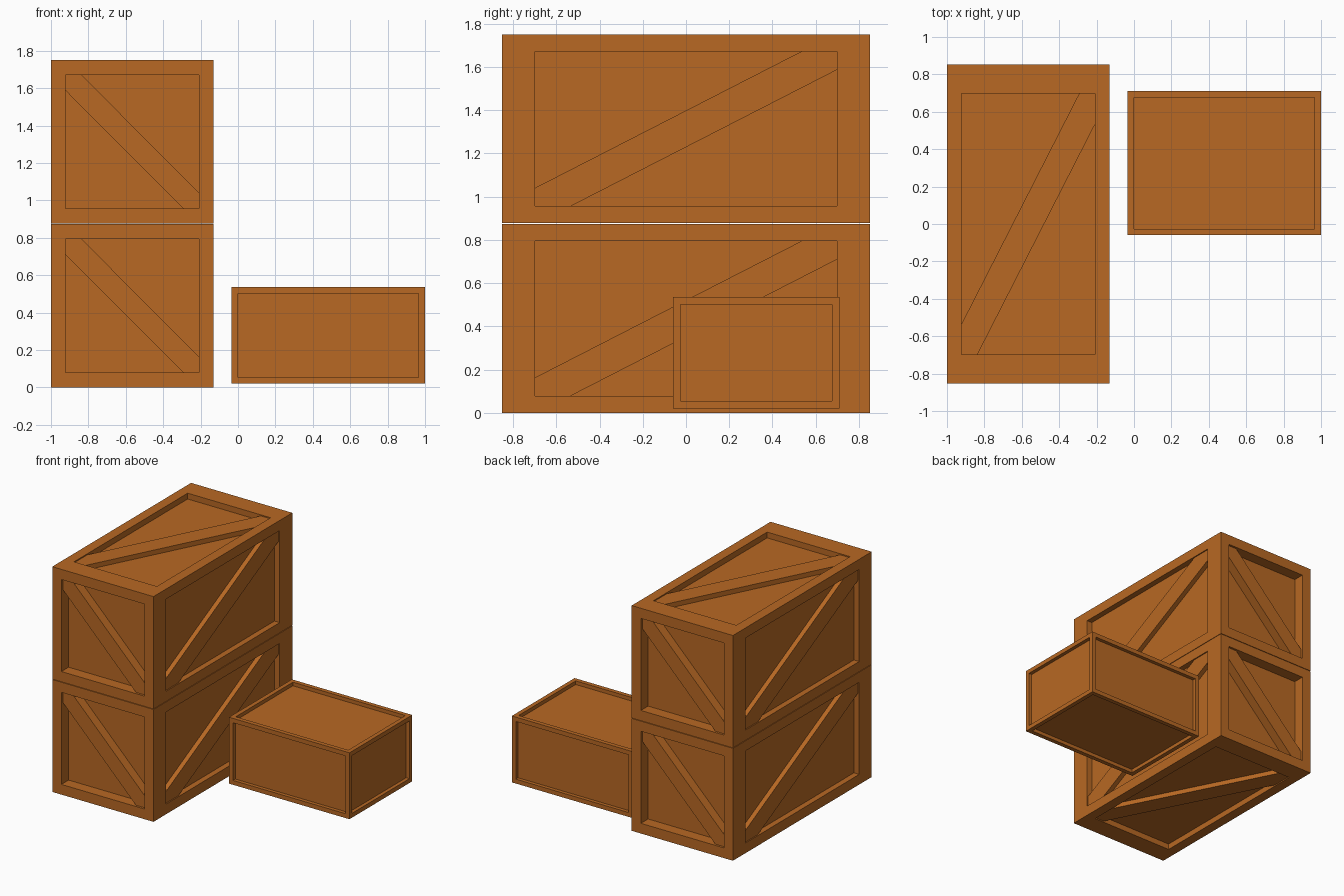
import bpy, bmesh
from mathutils import Vector

if "Cube" in bpy.data.objects:
    bpy.data.objects.remove(bpy.data.objects["Cube"])

wood = bpy.data.materials.new("warm_brown_wood")
wood.diffuse_color = (0.48, 0.14, 0.017, 1)
wood.use_nodes = True
wood.node_tree.nodes["Principled BSDF"].inputs["Base Color"].default_value = wood.diffuse_color


def add_object(name, bm, centre):
    bmesh.ops.recalc_face_normals(bm, faces=bm.faces[:])
    mesh = bpy.data.meshes.new(name)
    bm.to_mesh(mesh)
    bm.free()
    mesh.materials.append(wood)
    ob = bpy.data.objects.new(name, mesh)
    ob.location = centre
    bpy.context.collection.objects.link(ob)


def crate_box(name, centre, size, border, depth, unit_inset=False):
    """Box with a sunken panel on all six faces; unit_inset makes borders follow the scale."""
    bm = bmesh.new()
    bmesh.ops.create_cube(bm, size=1)
    if not unit_inset:
        bmesh.ops.scale(bm, vec=size, verts=bm.verts[:])
    panels = bm.faces[:]
    bmesh.ops.inset_individual(bm, faces=panels, thickness=border,
                               depth=0, use_even_offset=True)
    for face in panels:
        face.normal_update()
    # Extrude each panel inwards so the recess walls are straight
    for face in panels:
        inward = face.normal.copy() * -depth
        new = bmesh.ops.extrude_discrete_faces(bm, faces=[face])["faces"][0]
        bmesh.ops.translate(bm, vec=inward, verts=new.verts[:])
    if unit_inset:
        bmesh.ops.scale(bm, vec=size, verts=bm.verts[:])
    add_object(name, bm, centre)


# Normal, u and v for each crate face; the brace runs along u + v
X, Y, Z = Vector((1, 0, 0)), Vector((0, 1, 0)), Vector((0, 0, 1))
SIDES = [(Z, X, Y), (-Z, -X, Y), (X, Y, Z), (-X, -Y, Z), (-Y, -X, Z), (Y, X, Z)]


def crate_braces(name, centre, size, border, depth):
    """Diagonal planks from corner to corner, just below the frame surface."""
    a, c = 0.5 - border, 0.097
    outline = [(-a, -a), (c - a, -a), (a, a - c), (a, a), (a - c, a), (-a, c - a)]
    bm = bmesh.new()
    for n, u, v in SIDES:
        low = [bm.verts.new(u * p + v * q + n * (0.5 - depth)) for p, q in outline]
        high = [bm.verts.new(u * p + v * q + n * 0.49) for p, q in outline]
        bm.faces.new(high)
        bm.faces.new(low[::-1])
        for i in range(6):
            j = (i + 1) % 6
            bm.faces.new((low[i], low[j], high[j], high[i]))
    bmesh.ops.scale(bm, vec=size, verts=bm.verts[:])
    add_object(name, bm, centre)


# Two stacked large crates
BIG = (0.87, 1.704, 0.873)
for label, z in (("lower", 0.4365), ("upper", 1.3135)):
    crate_box(label + "_crate_frame", (-0.565, 0, z), BIG, 0.0905, 0.052, True)
    crate_braces(label + "_crate_braces", (-0.565, 0, z), BIG, 0.0905, 0.052)

# Small box beside them
crate_box("small_box", (0.4825, 0.325, 0.278), (1.035, 0.77, 0.516), 0.034, 0.028)
